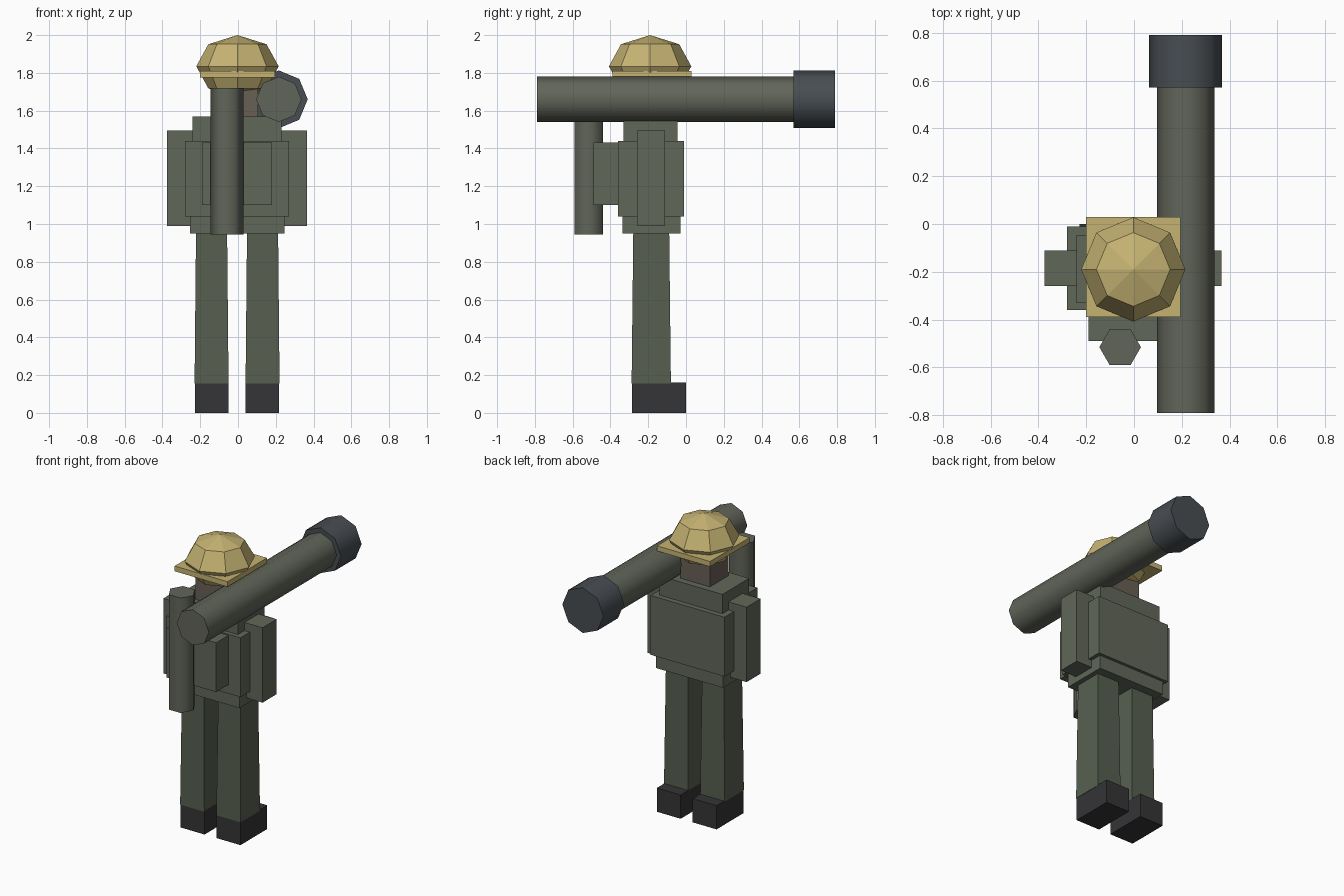
import bpy, bmesh, math
from mathutils import Matrix

if "Cube" in bpy.data.objects:
    bpy.data.objects.remove(bpy.data.objects["Cube"])

MID = -0.005  # x of the figure's symmetry plane


def material(name, rgb):
    m = bpy.data.materials.new(name)
    m.diffuse_color = (*rgb, 1)
    m.use_nodes = True
    m.node_tree.nodes["Principled BSDF"].inputs["Base Color"].default_value = m.diffuse_color
    return m


GREEN = material("olive", (0.12, 0.135, 0.10))
TROUSER = material("trouser_green", (0.095, 0.115, 0.08))
TUBE = material("tube_green", (0.12, 0.13, 0.10))
DARK = material("dark_steel", (0.065, 0.075, 0.085))
BOOT = material("boot_black", (0.035, 0.035, 0.038))
SKIN = material("skin", (0.14, 0.115, 0.09))
TAN = material("tan", (0.56, 0.45, 0.17))


def finish(name, bm, mat):
    bmesh.ops.recalc_face_normals(bm, faces=bm.faces)
    me = bpy.data.meshes.new(name)
    bm.to_mesh(me)
    bm.free()
    me.materials.append(mat)
    ob = bpy.data.objects.new(name, me)
    bpy.context.collection.objects.link(ob)
    return ob


def box(name, x, y, z, mat, taper=1.0):
    """Box from (min, max) ranges; taper scales the top face."""
    bm = bmesh.new()
    bmesh.ops.create_cube(bm, size=1)
    for v in bm.verts:
        k = taper if v.co.z > 0 else 1
        v.co = [(r[0] + r[1]) / 2 + c * s * (r[1] - r[0])
                for r, c, s in zip((x, y, z), v.co, (k, k, 1))]
    return finish(name, bm, mat)


def pair(name, x, y, z, mat, taper=1.0):
    """The same box on both sides; x is the distance range from the middle."""
    for side, s in (("left", -1), ("right", 1)):
        box(f"{side}_{name}", sorted((MID + s * x[0], MID + s * x[1])), y, z, mat, taper)


def prism(name, sides, r, length, centre, mat, along_y=False):
    """Smooth low-poly cylinder with a corner on the x axis."""
    bm = bmesh.new()
    bmesh.ops.create_cone(bm, cap_ends=True, segments=sides, radius1=r, radius2=r, depth=length)
    # put a corner exactly on +x
    c = max(bm.verts, key=lambda v: v.co.x).co
    rot = Matrix.Rotation(-math.atan2(c.y, c.x), 4, 'Z')
    if along_y:
        rot = Matrix.Rotation(math.pi / 2, 4, 'X') @ rot
    bmesh.ops.transform(bm, matrix=Matrix.Translation(centre) @ rot, verts=bm.verts)
    ob = finish(name, bm, mat)
    bpy.ops.object.select_all(action='DESELECT')
    ob.select_set(True)
    bpy.context.view_layer.objects.active = ob
    bpy.ops.object.shade_smooth_by_angle(angle=math.radians(65))
    return ob


# Legs and boots
pair("boot", (0.045, 0.223), (-0.285, 0.0), (0.0, 0.16), BOOT)
pair("leg", (0.045, 0.225), (-0.288, -0.08), (0.155, 1.0), TROUSER, 0.91)

# Body
box("hips", (-0.255, 0.245), (-0.335, -0.03), (0.95, 1.06), GREEN)
box("torso", (-0.28, 0.27), (-0.36, -0.01), (1.04, 1.44), GREEN)
box("shoulders", (-0.24, 0.23), (-0.33, -0.045), (1.42, 1.57), GREEN)
pair("arm", (0.22, 0.37), (-0.26, -0.11), (0.99, 1.495), GREEN)
box("head", (-0.115, 0.105), (-0.29, -0.09), (1.55, 1.80), SKIN)

# Helmet: faceted dome and square brim
bm = bmesh.new()
bmesh.ops.create_uvsphere(bm, u_segments=8, v_segments=4, radius=1)
bmesh.ops.transform(
    bm, verts=bm.verts,
    matrix=Matrix.Translation((-0.003, -0.19, 1.835)) @ Matrix.Diagonal((0.218, 0.218, 0.165, 1)))
finish("helmet_dome", bm, TAN)
box("helmet_brim", (-0.2, 0.195), (-0.39, 0.03), (1.775, 1.81), TAN)

# Backpack with an upright roll
box("backpack", (-0.19, 0.18), (-0.49, -0.35), (1.10, 1.432), GREEN)
prism("pack_roll", 6, 0.087, 0.775, (-0.058, -0.515, 1.3325), TUBE)

# Shoulder launcher
prism("launcher_tube", 8, 0.12, 1.39, (0.216, -0.095, 1.66), TUBE, True)
prism("launcher_muzzle", 8, 0.153, 0.22, (0.216, 0.68, 1.66), DARK, True)
